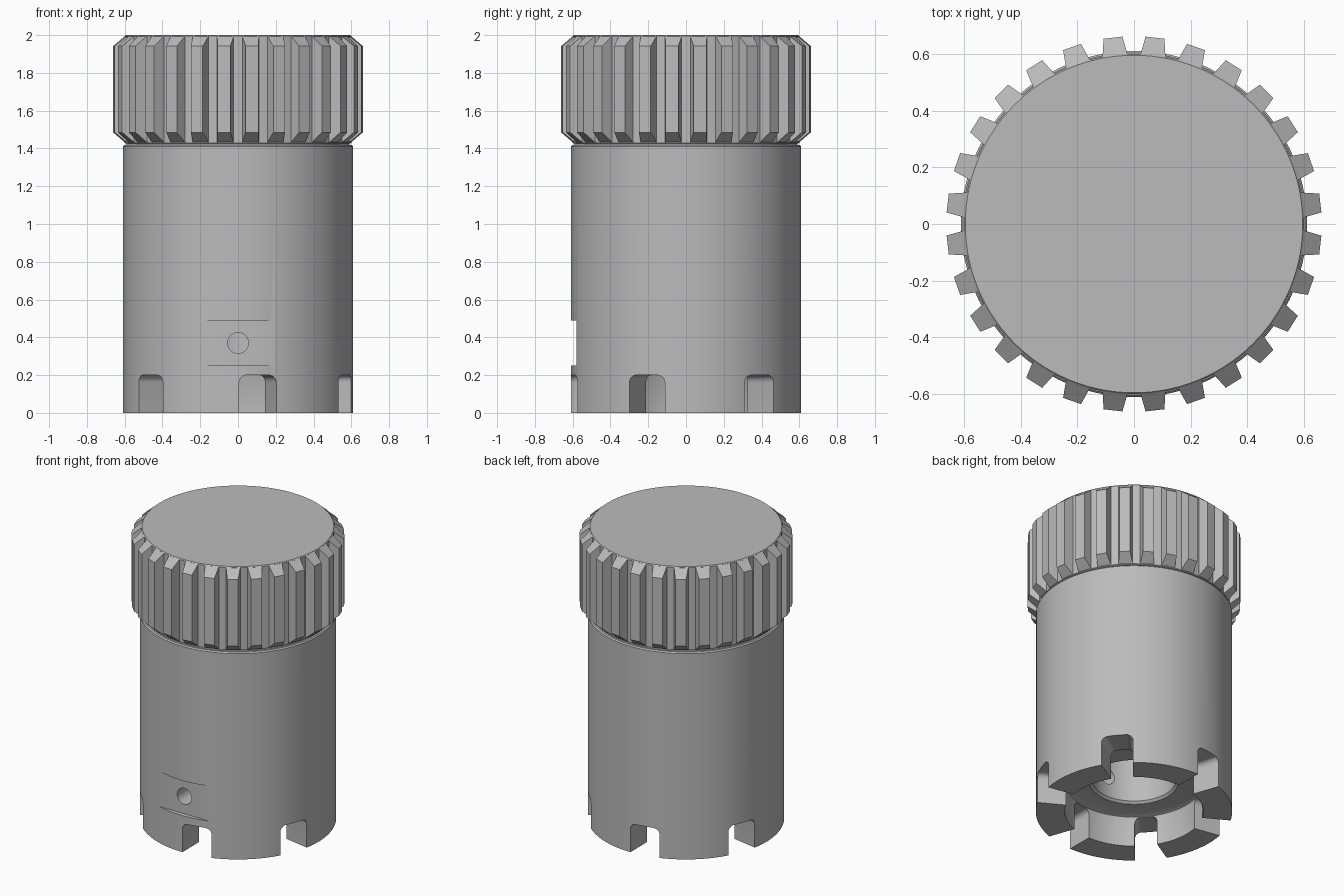
import bpy, bmesh
from math import sin, cos, pi, radians
from mathutils import Matrix

old = bpy.data.objects.get("Cube")
if old:
    bpy.data.objects.remove(old, do_unlink=True)

GREY = (0.5, 0.5, 0.5, 1.0)
mat = bpy.data.materials.new("plain grey")
mat.use_nodes = True
mat.diffuse_color = GREY
mat.node_tree.nodes["Principled BSDF"].inputs["Base Color"].default_value = GREY


def polar(r, a, z):
    return (r * cos(a), r * sin(a), z)


def finish(bm, name):
    bmesh.ops.remove_doubles(bm, verts=bm.verts, dist=1e-5)
    bmesh.ops.recalc_face_normals(bm, faces=bm.faces)
    mesh = bpy.data.meshes.new(name)
    bm.to_mesh(mesh)
    bm.free()
    mesh.materials.append(mat)
    ob = bpy.data.objects.new(name, mesh)
    bpy.context.collection.objects.link(ob)
    return ob


def lathe(name, profile, steps=112):
    bm = bmesh.new()
    verts = [bm.verts.new((r, 0, z)) for r, z in profile]
    edges = [bm.edges.new(pair) for pair in zip(verts, verts[1:])]
    bmesh.ops.spin(bm, geom=verts + edges, cent=(0, 0, 0), axis=(0, 0, 1),
                   angle=2 * pi, steps=steps, use_merge=True)
    return finish(bm, name)


def loft(bm, inner, outer):
    """Closed solid between two matching outlines."""
    a = [bm.verts.new(p) for p in inner]
    b = [bm.verts.new(p) for p in outer]
    bm.faces.new(a)
    bm.faces.new(b[::-1])
    for i in range(len(a)):
        j = (i + 1) % len(a)
        bm.faces.new((a[i], b[i], b[j], a[j]))


def smooth(ob):
    bpy.ops.object.select_all(action='DESELECT')
    ob.select_set(True)
    bpy.context.view_layer.objects.active = ob
    bpy.ops.object.shade_smooth_by_angle(angle=radians(25))


def cut(ob, cutters):
    for c in cutters:
        c.hide_render = True
        mod = ob.modifiers.new("cut", 'BOOLEAN')
        mod.operation = 'DIFFERENCE'
        mod.solver = 'EXACT'
        mod.object = c
    bpy.context.view_layer.update()
    deps = bpy.context.evaluated_depsgraph_get()
    mesh = bpy.data.meshes.new_from_object(ob.evaluated_get(deps))
    ob.modifiers.clear()
    ob.data = mesh
    for c in cutters:
        bpy.data.objects.remove(c, do_unlink=True)


# Sleeve: open recess at the bottom, then a narrower bore
body = lathe("body", [
    (0, 1.3), (0.26, 1.3), (0.26, 0.225), (0.275, 0.21),
    (0.41, 0.21), (0.424, 0.204), (0.43, 0.19), (0.43, 0),
    (0.61, 0), (0.61, 1.41), (0.603, 1.418), (0, 1.418)])

# Six radial slots with rounded upper corners
HALF, TOP, ROUND = radians(9.4), 0.2, 0.04
side = [(HALF, -0.05)]
for k in range(7):
    t = k / 6 * pi / 2
    side.append((HALF - ROUND / 0.61 * (1 - cos(t)), TOP - ROUND * (1 - sin(t))))
outline = side + [(-a, z) for a, z in reversed(side)]
bm = bmesh.new()
for i in range(6):
    mid = radians(-80 + 60 * i)
    loft(bm, [polar(0.4, mid + a, z) for a, z in outline],
         [polar(0.7, mid + a, z) for a, z in outline])
slots = finish(bm, "slot_cutter")

# Flat pad on the front
bm = bmesh.new()
bmesh.ops.create_cube(bm, size=1, matrix=Matrix.Translation((0, -0.68, 0.37))
                      @ Matrix.Diagonal((0.8, 0.2, 0.24, 1)))
pad = finish(bm, "flat_cutter")

# Pin hole through the front wall
bm = bmesh.new()
bmesh.ops.create_cone(bm, cap_ends=True, segments=32, radius1=0.055, radius2=0.055,
                      depth=0.6, matrix=Matrix.Translation((0, -0.45, 0.37))
                      @ Matrix.Rotation(pi / 2, 4, 'X'))
pin = finish(bm, "hole_cutter")

cut(body, [slots, pad, pin])
smooth(body)

# Cap core
cap = lathe("cap", [(0, 1.4), (0.59, 1.4), (0.59, 1.425), (0.6, 1.43),
                    (0.6, 1.994), (0.595, 2), (0, 2)])
smooth(cap)

# Grip ribs: tapered and chamfered at both ends
RIBS = 28
bm = bmesh.new()


def rib_outline(r, mid, half, low, high):
    h = radians(half)
    return [polar(r, mid + a, z) for a, z in
            ((-h, low), (h, low), (h, high), (-h, high))]


for i in range(RIBS):
    mid = (i + 0.5) * 2 * pi / RIBS
    loft(bm, rib_outline(0.597, mid, 4.3, 1.43, 1.997),
         rib_outline(0.662, mid, 2.9, 1.485, 1.942))
finish(bm, "grip_ribs")
